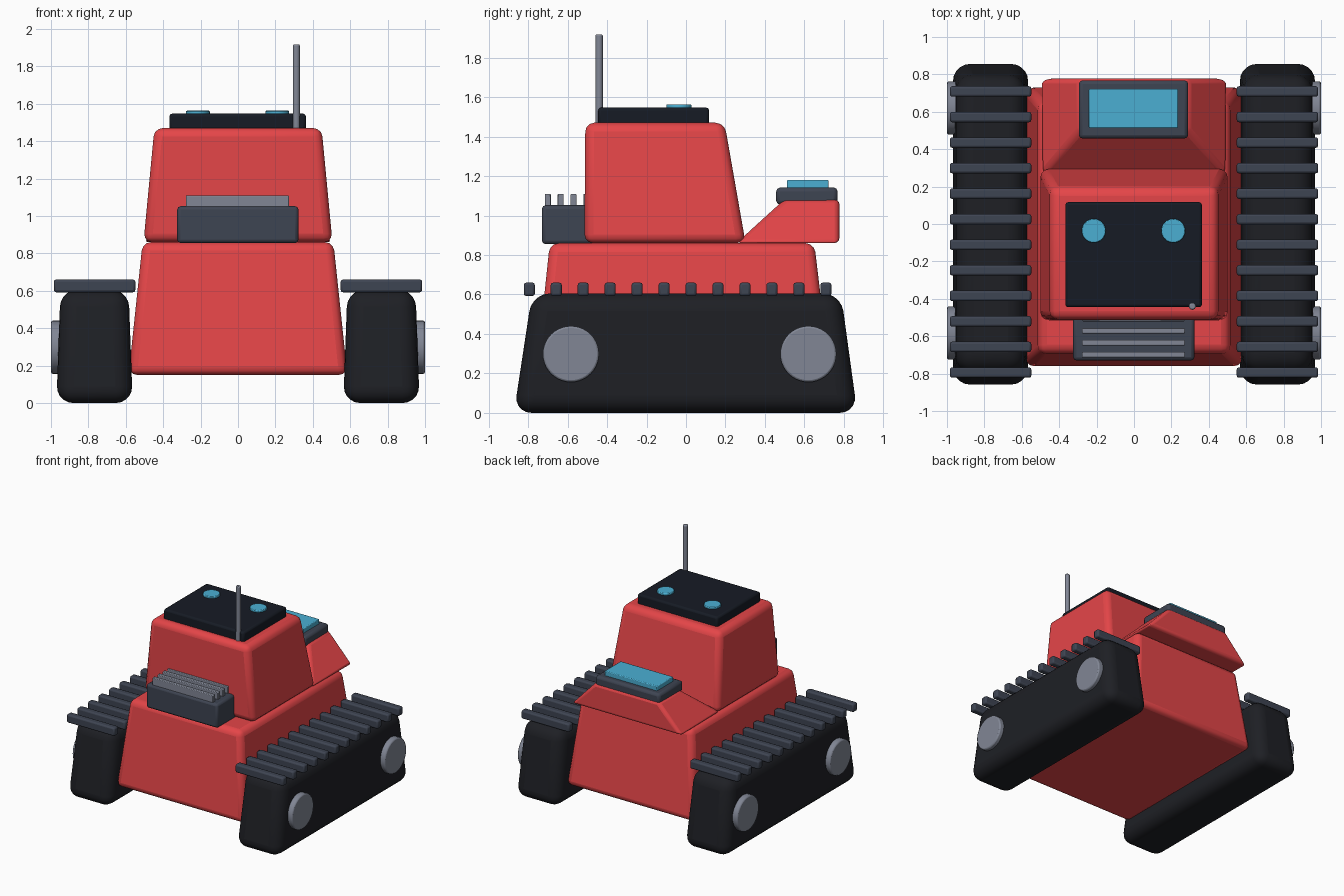
import bpy, math

if "Cube" in bpy.data.objects:
    bpy.data.objects.remove(bpy.data.objects["Cube"])


def material(name, rgb):
    m = bpy.data.materials.new(name)
    m.diffuse_color = (*rgb, 1)
    m.use_nodes = True
    m.node_tree.nodes["Principled BSDF"].inputs["Base Color"].default_value = m.diffuse_color
    return m


RED = material("red paint", (0.78, 0.06, 0.065))
RUBBER = material("rubber", (0.013, 0.014, 0.018))
STEEL = material("dark steel", (0.048, 0.058, 0.084))
PLATE = material("black plate", (0.008, 0.011, 0.018))
GLASS = material("blue glass", (0.07, 0.43, 0.65))
METAL = material("light metal", (0.22, 0.24, 0.30))


def finish(obj, name, mat, bevel, segments=3):
    obj.name = name
    obj.data.materials.append(mat)
    if bevel:
        b = obj.modifiers.new("bevel", 'BEVEL')
        b.width, b.segments, b.limit_method = bevel, segments, 'ANGLE'
    bpy.context.view_layer.objects.active = obj
    obj.select_set(True)
    bpy.ops.object.shade_smooth_by_angle(angle=math.radians(35))
    obj.select_set(False)
    return obj


def frustum(name, bottom, top, z0, z1, mat, bevel=0.01, segments=3):
    """Box whose bottom and top rectangles are (x0, x1, y0, y1)."""
    verts = []
    for (x0, x1, y0, y1), z in ((bottom, z0), (top, z1)):
        verts += [(x0, y0, z), (x1, y0, z), (x1, y1, z), (x0, y1, z)]
    faces = [(3, 2, 1, 0), (4, 5, 6, 7)]
    faces += [(i, (i + 1) % 4, (i + 1) % 4 + 4, i + 4) for i in range(4)]
    mesh = bpy.data.meshes.new(name)
    mesh.from_pydata(verts, [], faces)
    obj = bpy.data.objects.new(name, mesh)
    bpy.context.collection.objects.link(obj)
    return finish(obj, name, mat, bevel, segments)


def box(name, rect, z0, z1, mat, bevel=0.01):
    return frustum(name, rect, rect, z0, z1, mat, bevel, 2)


def cylinder(name, loc, radius, depth, mat, bevel=0.005, rot=(0, 0, 0), sides=32):
    bpy.ops.mesh.primitive_cylinder_add(vertices=sides, radius=radius, depth=depth,
                                        location=loc, rotation=rot)
    obj = bpy.context.object
    return finish(obj, name, mat, bevel, 2)


# Hull, cabin and rear housing
frustum("hull", (-0.585, 0.585, -0.765, 0.735), (-0.51, 0.51, -0.69, 0.65),
        0.15, 0.86, RED, 0.045)
frustum("cabin", (-0.505, 0.505, -0.515, 0.302), (-0.447, 0.447, -0.51, 0.195),
        0.86, 1.47, RED, 0.045)
frustum("rear_housing", (-0.5, 0.5, 0.255, 0.777), (-0.29, 0.29, 0.50, 0.777),
        0.86, 1.083, RED, 0.025)

# Rear screen
box("screen_frame", (-0.295, 0.29, 0.457, 0.768), 1.055, 1.142, STEEL, 0.02)
box("screen", (-0.242, 0.235, 0.512, 0.722), 1.12, 1.18, GLASS, 0.006)

# Roof plate, lamps and antenna
box("roof_plate", (-0.367, 0.363, -0.445, 0.117), 1.45, 1.547, PLATE, 0.015)
for x in (-0.215, 0.21):
    cylinder("roof_lamp", (x, -0.036, 1.545), 0.064, 0.035, GLASS)
cylinder("antenna", (0.312, -0.44, 1.675), 0.019, 0.485, METAL, 0.008, sides=16)

# Front vent with fins
box("vent_box", (-0.325, 0.323, -0.73, -0.45), 0.855, 1.052, STEEL, 0.018)
for i in range(4):
    y = -0.70 + 0.065 * i
    box("vent_fin", (-0.278, 0.272, y - 0.015, y + 0.015), 1.03, 1.11, METAL, 0.005)

# Tracks, treads and wheel discs on both sides
for side in (-1, 1):
    c = 0.767 * side
    frustum("track", (c - 0.204, c + 0.204, -0.872, 0.868),
            (c - 0.182, c + 0.182, -0.78, 0.785), 0, 0.605, RUBBER, 0.09, 5)
    for i in range(12):
        y = -0.794 + 0.1366 * i
        box("tread", (c - 0.218, c + 0.218, y - 0.028, y + 0.028),
            0.592, 0.66, STEEL, 0.012)
    for y in (-0.583, 0.62):
        cylinder("wheel_disc", (0.94 * side, y, 0.298), 0.142, 0.12, METAL, 0.01,
                 (0, math.pi / 2, 0), 40)
